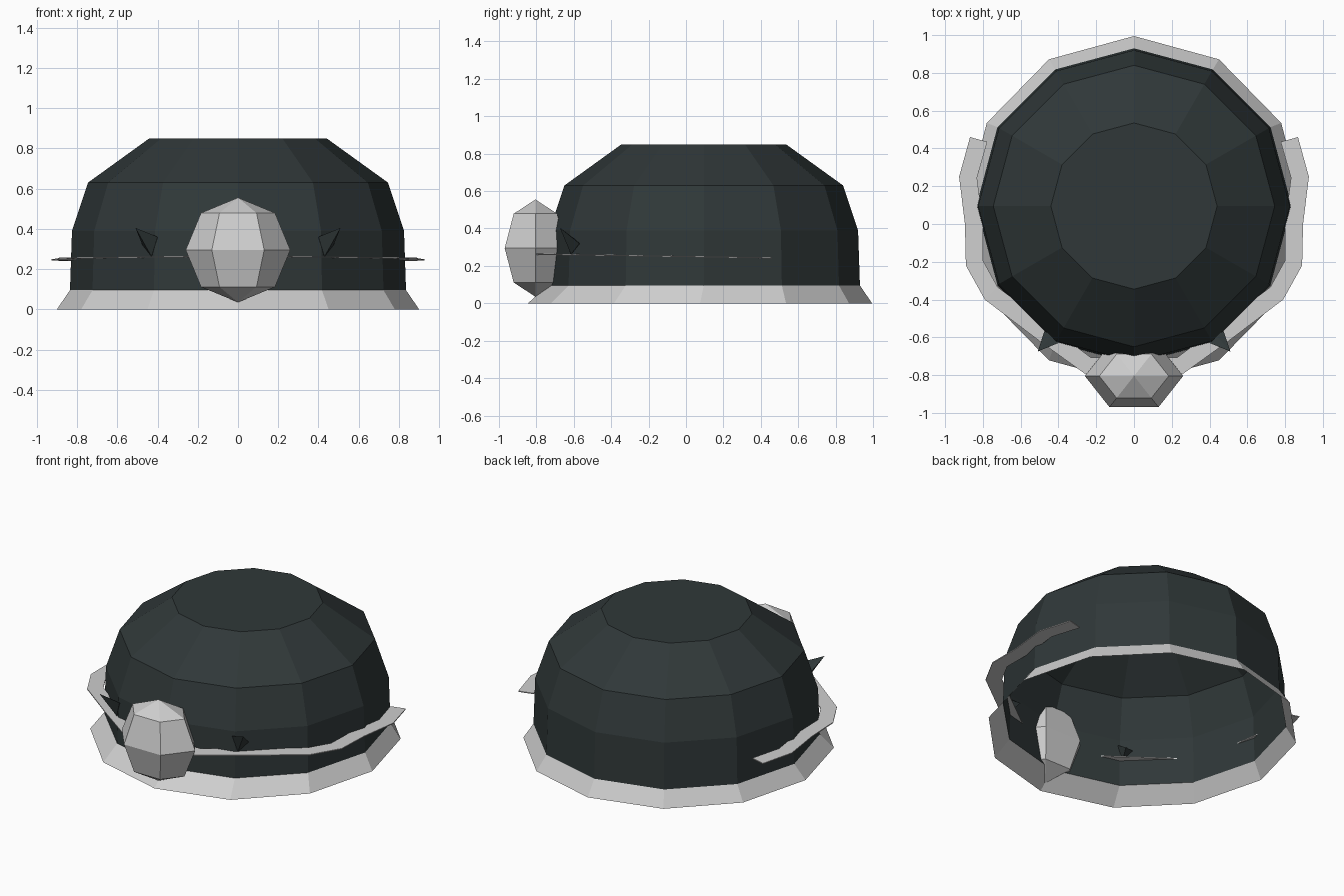
import bpy, bmesh
from math import sin, cos, pi
from mathutils import Vector

cube = bpy.data.objects.get("Cube")
if cube:
    bpy.data.objects.remove(cube)


def material(name, color):
    m = bpy.data.materials.new(name)
    m.use_nodes = True
    m.diffuse_color = color
    m.node_tree.nodes["Principled BSDF"].inputs["Base Color"].default_value = color
    return m


dark = material("dark_slate", (0.029, 0.039, 0.040, 1))
pale = material("pale_grey", (0.62, 0.62, 0.62, 1))


def finish(name, bm, mat, recalc=True):
    if recalc:
        bmesh.ops.recalc_face_normals(bm, faces=bm.faces)
    mesh = bpy.data.meshes.new(name)
    bm.to_mesh(mesh)
    bm.free()
    mesh.materials.append(mat)
    obj = bpy.data.objects.new(name, mesh)
    bpy.context.collection.objects.link(obj)
    return obj


def loft(name, rings, mat, cap=False, sides=12):
    """Stack polygon rings given as (x radius, y radius, y centre, z)."""
    bm = bmesh.new()
    loops = []
    for rx, ry, cy, z in rings:
        angles = [2 * pi * i / sides for i in range(sides)]
        loops.append([bm.verts.new((rx * cos(a), cy + ry * sin(a), z)) for a in angles])
    for low, high in zip(loops, loops[1:]):
        for i in range(sides):
            j = (i + 1) % sides
            bm.faces.new((low[i], low[j], high[j], high[i]))
    if cap:
        bm.faces.new(loops[-1])
    return finish(name, bm, mat, recalc=False)


# Hollow faceted dome with a flat top
profile = [(0.835, 0.095), (0.825, 0.39), (0.745, 0.63), (0.44, 0.85)]
loft("dome", [(r, r, 0.095, z) for r, z in profile], dark, cap=True)

# Flared skirt around the open bottom
loft("skirt", [(0.90, 0.92, 0.075, 0), (0.835, 0.835, 0.095, 0.095)], pale)

# Faceted nose
bm = bmesh.new()
bmesh.ops.create_uvsphere(bm, u_segments=6, v_segments=4, radius=0.26)
for v in bm.verts:
    x, y, z = v.co
    # turn a quarter so that one edge points forward
    v.co = (-y, x * 0.73 - 0.805, z + 0.295)
finish("nose", bm, pale)

# Thin flat band wrapping the front and sides
half = [(0.25, -0.80), (0.5, -0.62), (0.79, -0.40), (0.89, -0.22),
        (0.895, 0.0), (0.926, 0.25), (0.868, 0.46)]
outer = [Vector((-x, y)) for x, y in reversed(half)] + [Vector(p) for p in half]
bm = bmesh.new()
pairs = []
for i, p in enumerate(outer):
    along = (outer[min(i + 1, len(outer) - 1)] - outer[max(i - 1, 0)]).normalized()
    q = p + Vector((-along.y, along.x)) * 0.095
    z = 0.25 - 0.015 * p.y
    pairs.append([bm.verts.new((v.x, v.y, z)) for v in (p, q)])
for a, b in zip(pairs, pairs[1:]):
    bm.faces.new((a[0], b[0], b[1], a[1]))
band = finish("band", bm, pale)
solid = band.modifiers.new("Thickness", "SOLIDIFY")
solid.thickness = 0.006
solid.offset = 0

# Small pointed spikes either side of the nose
for side, name in ((1, "left_spike"), (-1, "right_spike")):
    bm = bmesh.new()
    points = [(0.51, -0.675, 0.405), (0.40, -0.63, 0.36),
              (0.43, -0.615, 0.262), (0.475, -0.57, 0.32), (0.40, -0.55, 0.31)]
    for x, y, z in points:
        bm.verts.new((side * x, y, z))
    bmesh.ops.convex_hull(bm, input=bm.verts)
    finish(name, bm, dark)
